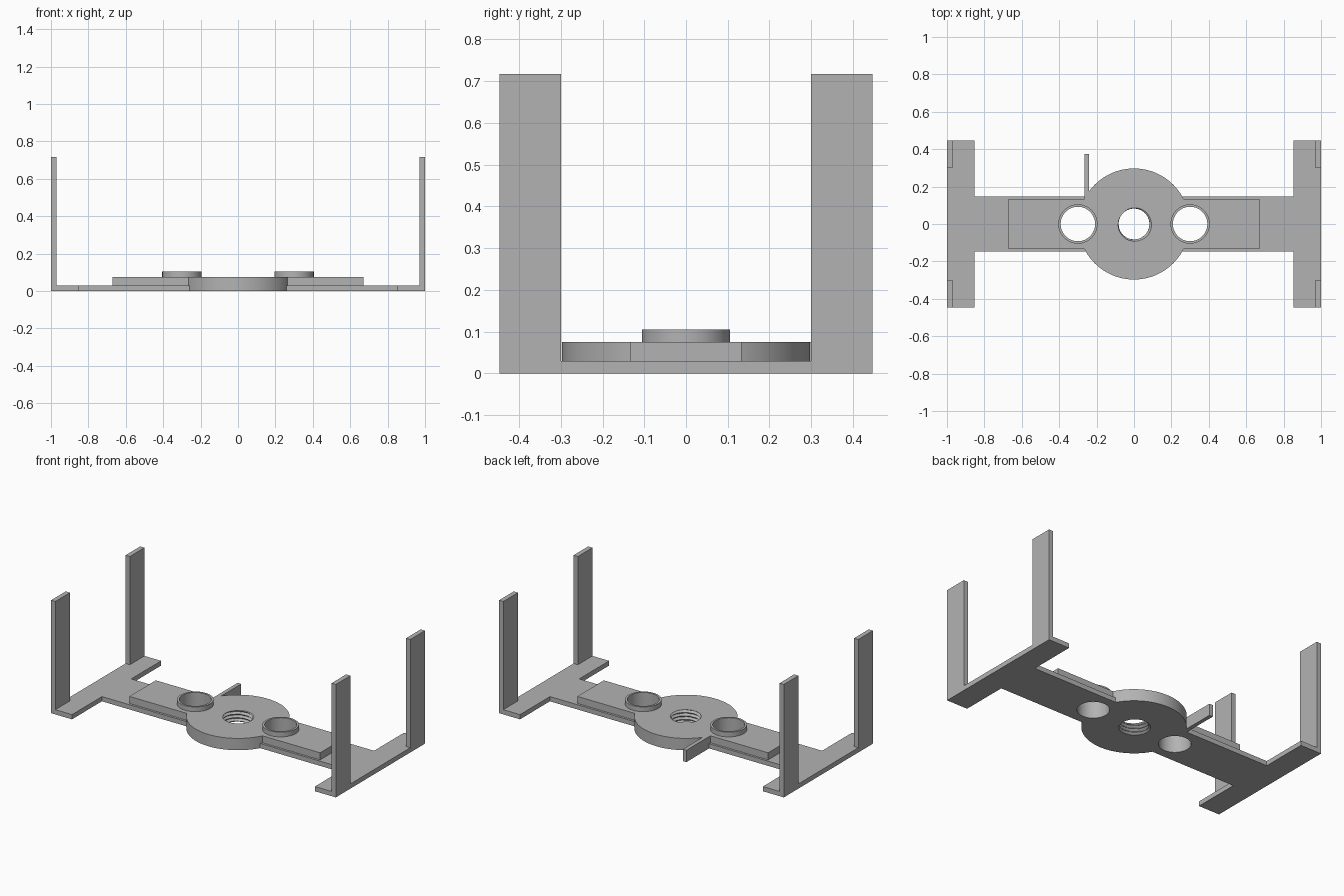
import bpy, bmesh, math
from mathutils import Matrix

cube = bpy.data.objects.get("Cube")
if cube:
    bpy.data.objects.remove(cube)

GREY = (0.45, 0.45, 0.45, 1)
grey = bpy.data.materials.new("plain grey")
grey.diffuse_color = GREY
grey.use_nodes = True
grey.node_tree.nodes["Principled BSDF"].inputs["Base Color"].default_value = GREY

PLATE, DECK, COLLAR, POST = 0.03, 0.075, 0.105, 0.717
HALF_W, ARM = 0.447, 0.147
HOLE_X, HOLE_R = 0.3, 0.092


def finish(name, bm):
    bmesh.ops.recalc_face_normals(bm, faces=bm.faces[:])
    mesh = bpy.data.meshes.new(name)
    bm.to_mesh(mesh)
    bm.free()
    mesh.materials.append(grey)
    obj = bpy.data.objects.new(name, mesh)
    bpy.context.collection.objects.link(obj)
    return obj


def prism(name, outline, z0, z1):
    bm = bmesh.new()
    face = bm.faces.new([bm.verts.new((x, y, z0)) for x, y in outline])
    new = bmesh.ops.extrude_face_region(bm, geom=[face])["geom"]
    verts = [v for v in new if isinstance(v, bmesh.types.BMVert)]
    bmesh.ops.translate(bm, verts=verts, vec=(0, 0, z1 - z0))
    return finish(name, bm)


def box(name, x0, x1, y0, y1, z0, z1):
    return prism(name, [(x0, y0), (x1, y0), (x1, y1), (x0, y1)], z0, z1)


def disc(name, x, r, z0, z1, sides=96):
    bm = bmesh.new()
    bmesh.ops.create_cone(bm, cap_ends=True, segments=sides, radius1=r, radius2=r,
                          depth=z1 - z0, matrix=Matrix.Translation((x, 0, (z0 + z1) / 2)))
    return finish(name, bm)


def thread_cutter(name, r, depth, pitch, z0, z1, rows=44, sides=48):
    # Closed column whose radius follows a helical triangular wave
    bm = bmesh.new()
    rings = []
    for i in range(rows + 1):
        z = z0 + (z1 - z0) * i / rows
        ring = []
        for j in range(sides):
            a = math.tau * j / sides
            wave = 1 - abs(2 * ((z / pitch - j / sides) % 1) - 1)
            rad = r + depth * wave
            ring.append(bm.verts.new((rad * math.cos(a), rad * math.sin(a), z)))
        rings.append(ring)
    for low, high in zip(rings, rings[1:]):
        for j in range(sides):
            k = (j + 1) % sides
            bm.faces.new((low[j], low[k], high[k]))
            bm.faces.new((low[j], high[k], high[j]))
    bm.faces.new(rings[0][::-1])
    bm.faces.new(rings[-1])
    return finish(name, bm)


def combine(target, others, operation):
    # Merge or cut with each helper, then discard it
    bpy.context.view_layer.objects.active = target
    for other in others:
        mod = target.modifiers.new(operation, 'BOOLEAN')
        mod.operation, mod.solver, mod.object = operation, 'EXACT', other
        bpy.ops.object.modifier_apply(modifier=mod.name)
        bpy.data.objects.remove(other)


# H-shaped base plate
half = [(0.853, -ARM), (0.853, -HALF_W), (1, -HALF_W), (1, HALF_W), (0.853, HALF_W), (0.853, ARM)]
frame = prism("base_frame", half + [(-x, -y) for x, y in half], 0, PLATE)

# Raised bar, round hub and side tab
parts = [box("raised_bar", -0.67, 0.67, -0.133, 0.133, 0.01, DECK),
         disc("hub", 0, 0.297, 0, DECK),
         box("side_tab", -0.265, -0.24, 0.1, 0.375, 0, DECK)]

# Four corner posts
for sx in (-1, 1):
    for sy in (-1, 1):
        xs = sorted((sx * 0.97, sx))
        ys = sorted((sy * 0.3, sy * HALF_W))
        parts.append(box("corner_post", *xs, *ys, 0, POST))

# Collars around the side holes
parts += [disc("collar", s * HOLE_X, 0.105, 0.05, COLLAR) for s in (-1, 1)]
combine(frame, parts, 'UNION')

# Two plain holes and the threaded centre hole
cutters = [disc("hole_cutter", s * HOLE_X, HOLE_R, -0.1, 0.2) for s in (-1, 1)]
cutters.append(thread_cutter("thread_cutter", 0.082, 0.014, 0.022, -0.011, 0.088))
combine(frame, cutters, 'DIFFERENCE')

bpy.ops.object.select_all(action='DESELECT')
frame.select_set(True)
bpy.context.view_layer.objects.active = frame
bpy.ops.object.shade_smooth_by_angle(angle=math.radians(30))
